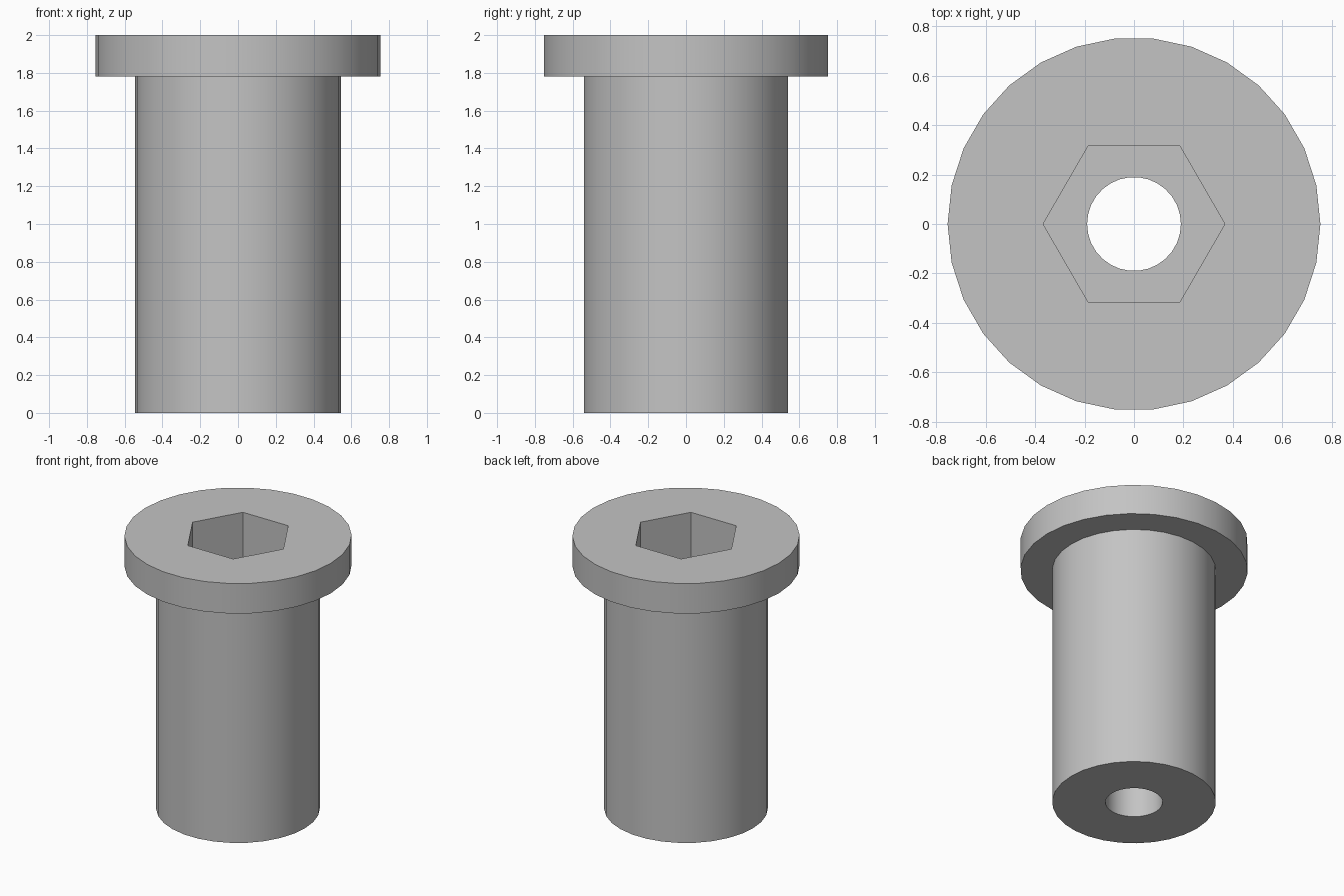
import bpy, bmesh
from math import cos, sin, tau, radians

cube = bpy.data.objects.get("Cube")
if cube:
    bpy.data.objects.remove(cube, do_unlink=True)

SIDES = 30
HEAD_R, SHANK_R, BORE_R, SOCKET_R = 0.755, 0.544, 0.19, 0.368
TOP, HEAD_Z, SOCKET_Z = 2.0, 1.78, 1.5

steel = bpy.data.materials.new("plain grey steel")
steel.use_nodes = True
grey = (0.55, 0.55, 0.55, 1)
steel.diffuse_color = grey
steel.node_tree.nodes["Principled BSDF"].inputs["Base Color"].default_value = grey

bm = bmesh.new()


def ring(sides, radius, z):
    """Closed loop of vertices and edges."""
    verts = [bm.verts.new((radius * cos(tau * i / sides), radius * sin(tau * i / sides), z))
             for i in range(sides)]
    for i in range(sides):
        bm.edges.new((verts[i - 1], verts[i]))
    return verts


def wall(a, b):
    """Upright faces between two matching rings."""
    for i in range(len(a)):
        bm.faces.new((a[i - 1], a[i], b[i], b[i - 1]))


def annulus(outer, inner):
    """Flat face ring between two loops at the same height."""
    edges = [bm.edges.get((loop[i - 1], loop[i])) for loop in (outer, inner) for i in range(len(loop))]
    bmesh.ops.triangle_fill(bm, edges=edges, use_beauty=True)


# Head, shank, hexagonal socket and through bore
head_top, head_low = ring(SIDES, HEAD_R, TOP), ring(SIDES, HEAD_R, HEAD_Z)
shank_top, shank_low = ring(SIDES, SHANK_R, HEAD_Z), ring(SIDES, SHANK_R, 0)
hex_top, hex_low = ring(6, SOCKET_R, TOP), ring(6, SOCKET_R, SOCKET_Z)
bore_top, bore_low = ring(SIDES, BORE_R, SOCKET_Z), ring(SIDES, BORE_R, 0)

for a, b in ((head_top, head_low), (shank_top, shank_low), (hex_top, hex_low), (bore_top, bore_low)):
    wall(a, b)
for a, b in ((head_top, hex_top), (head_low, shank_top), (hex_low, bore_top), (shank_low, bore_low)):
    annulus(a, b)
bmesh.ops.recalc_face_normals(bm, faces=bm.faces)

mesh = bpy.data.meshes.new("flanged_socket_sleeve")
bm.to_mesh(mesh)
bm.free()
mesh.materials.append(steel)
sleeve = bpy.data.objects.new("flanged_socket_sleeve", mesh)
bpy.context.collection.objects.link(sleeve)

# Smooth round walls, sharp rims and socket corners
bpy.ops.object.select_all(action="DESELECT")
sleeve.select_set(True)
bpy.context.view_layer.objects.active = sleeve
bpy.ops.object.shade_smooth_by_angle(angle=radians(30))
